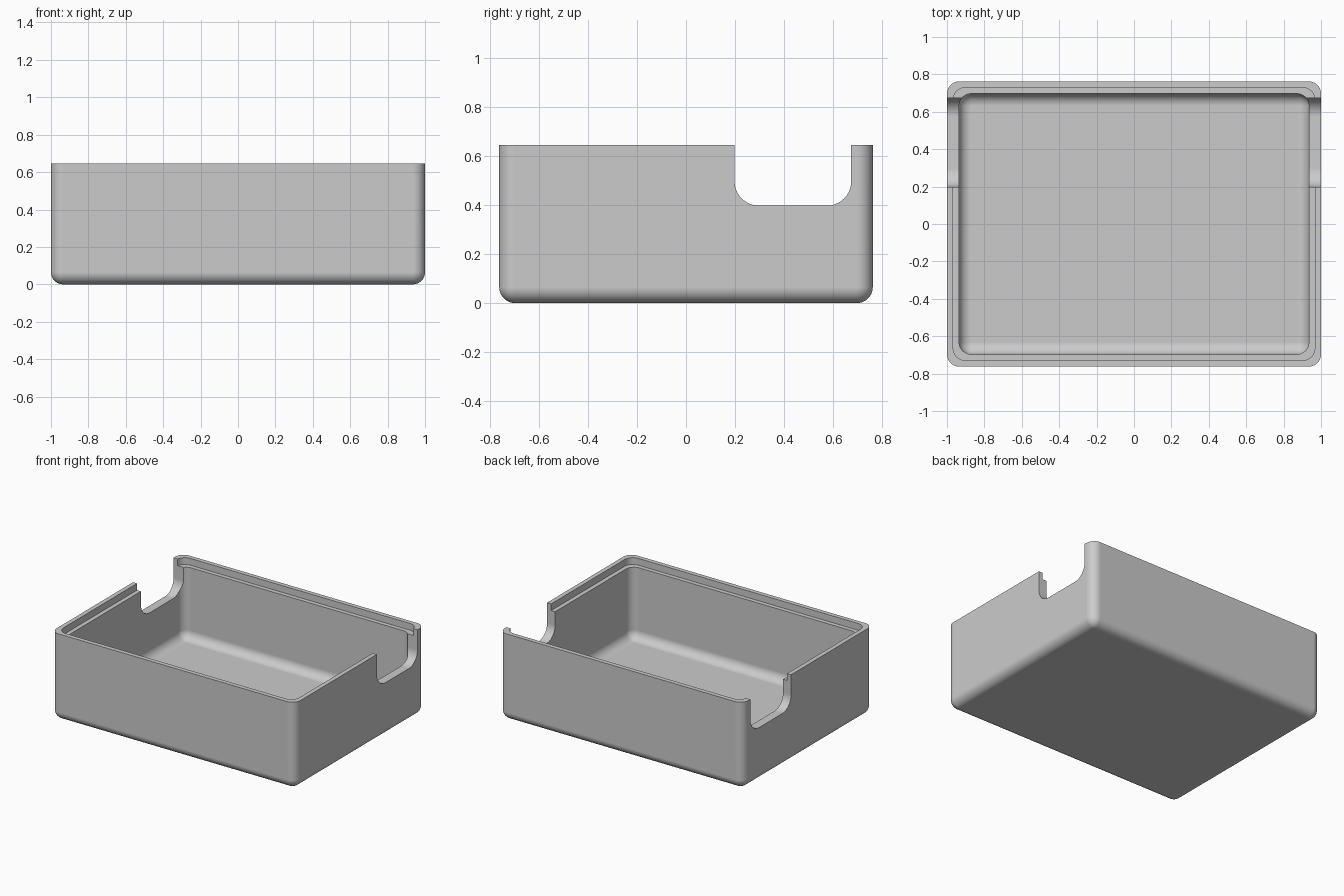
import bpy
import bmesh
from math import sin, cos, pi, radians

cube = bpy.data.objects.get("Cube")
if cube:
    bpy.data.objects.remove(cube, do_unlink=True)

HX, HY, HEIGHT = 1.0, 0.762, 0.645   # half sizes and height
WALL = 0.065                         # wall thickness and fillet radius
LIP = 0.033                          # width of the upper rim
LEDGE = 0.05                         # depth of the rim step
SEG = 10                             # segments per quarter round

grey = bpy.data.materials.new("light_grey")
grey.use_nodes = True
grey.diffuse_color = (0.6, 0.6, 0.6, 1)
grey.node_tree.nodes["Principled BSDF"].inputs["Base Color"].default_value = (0.6, 0.6, 0.6, 1)


def rounded_rect(hx, hy, r):
    """Counter-clockwise outline of a rectangle with round corners."""
    points = []
    for k, (sx, sy) in enumerate([(1, 1), (-1, 1), (-1, -1), (1, -1)]):
        for i in range(SEG + 1):
            a = (k + i / SEG) * pi / 2
            points.append((sx * (hx - r) + r * cos(a), sy * (hy - r) + r * sin(a)))
    return points


def loft(name, rings):
    """Skin a stack of point rings and cap both ends."""
    bm = bmesh.new()
    loops = [[bm.verts.new(p) for p in ring] for ring in rings]
    for a, b in zip(loops, loops[1:]):
        for i in range(len(a)):
            j = (i + 1) % len(a)
            bm.faces.new((a[i], a[j], b[j], b[i]))
    bm.faces.new(loops[0][::-1])
    bm.faces.new(loops[-1])
    bmesh.ops.remove_doubles(bm, verts=bm.verts, dist=1e-5)
    bmesh.ops.recalc_face_normals(bm, faces=bm.faces)
    mesh = bpy.data.meshes.new(name)
    bm.to_mesh(mesh)
    bm.free()
    mesh.materials.append(grey)
    obj = bpy.data.objects.new(name, mesh)
    bpy.context.collection.objects.link(obj)
    return obj


def ring(inset, z, r):
    return [(x, y, z) for x, y in rounded_rect(HX - inset, HY - inset, r)]


# Wall section: outer fillet, outer wall, rim step, inner wall, inner fillet
angles = [i / SEG * pi / 2 for i in range(SEG + 1)]
rings = [ring(WALL * (1 - sin(a)), WALL * (1 - cos(a)), WALL * sin(a)) for a in angles]
rings += [ring(0, HEIGHT, WALL),
          ring(LIP, HEIGHT, WALL),
          ring(LIP, HEIGHT - LEDGE, WALL),
          ring(WALL, HEIGHT - LEDGE, WALL)]
rings += [ring(WALL + WALL * (1 - cos(a)), WALL + WALL * (1 - sin(a)), WALL * cos(a))
          for a in reversed([pi / 2 - a for a in reversed(angles)][::-1][::-1])][::-1]
box = loft("open_box", rings)

# Round-bottomed notch through both side walls
notch_mid, notch_half, notch_floor = 0.436, 0.238, 0.397
outline = rounded_rect(notch_half, 0.3, 0.1)
notch = loft("notch_cutter", [[(x, notch_mid + u, notch_floor + 0.3 + v) for u, v in outline]
                              for x in (-1.2, 1.2)])
notch.hide_render = True

bpy.ops.object.select_all(action="DESELECT")
bpy.context.view_layer.objects.active = box
box.select_set(True)
cut = box.modifiers.new("side_notches", "BOOLEAN")
cut.operation = "DIFFERENCE"
cut.solver = "EXACT"
cut.object = notch
bpy.ops.object.modifier_apply(modifier=cut.name)
bpy.data.objects.remove(notch, do_unlink=True)

# Smooth fillets with flat walls
bpy.ops.object.shade_smooth_by_angle(angle=radians(30))
weighted = box.modifiers.new("weighted_normals", "WEIGHTED_NORMAL")
weighted.keep_sharp = True
